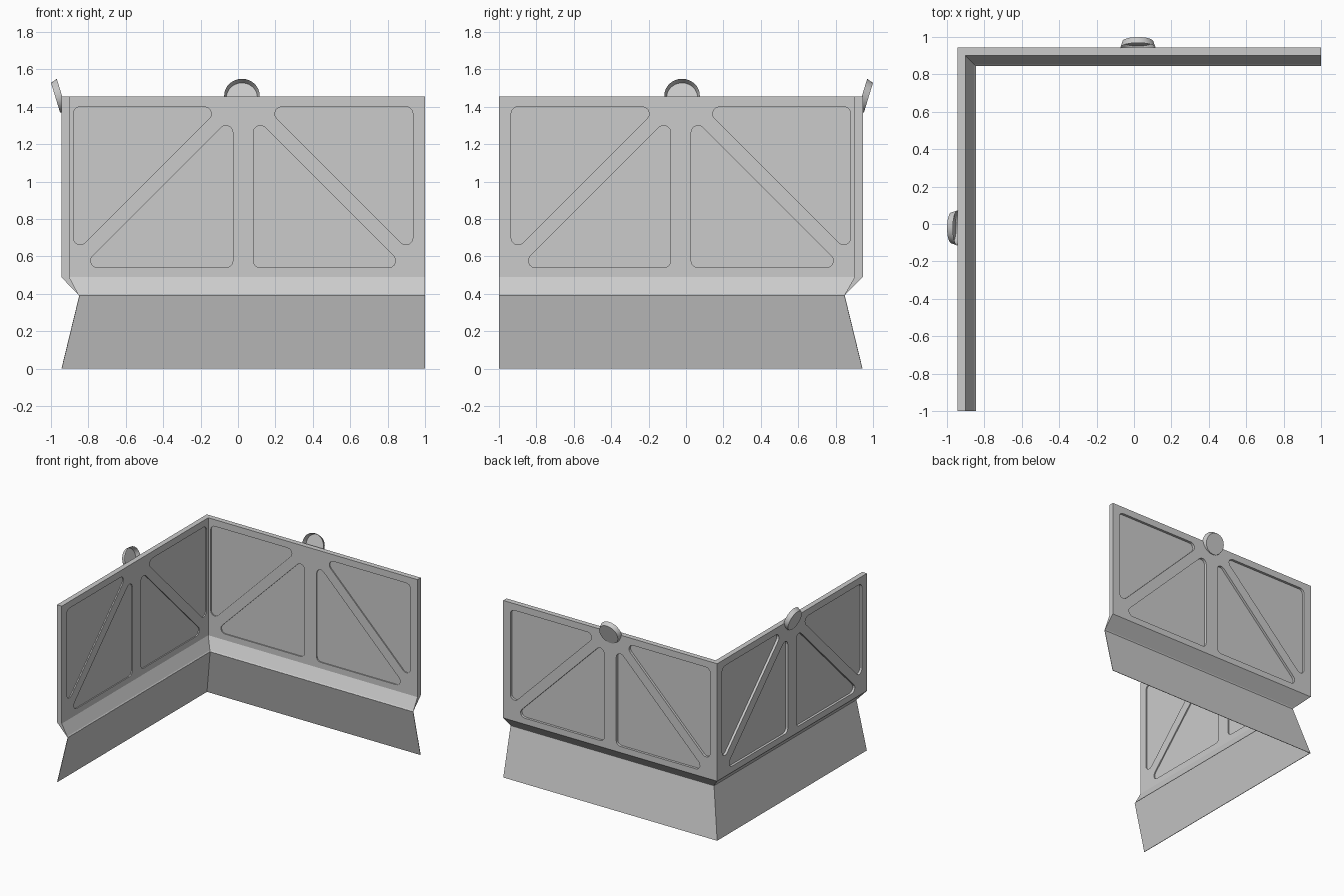
import bpy, bmesh, math
from mathutils import Vector

if "Cube" in bpy.data.objects:
    bpy.data.objects.remove(bpy.data.objects["Cube"])

MID = 0.0275      # centre of each wing along its length


def back(x, y, z):
    return Vector((x, y, z))


def left(x, y, z):
    # mirror of the back wing across the corner diagonal
    return Vector((-y, -x, z))


def finish(bm, name):
    bmesh.ops.recalc_face_normals(bm, faces=bm.faces[:])
    me = bpy.data.meshes.new(name)
    bm.to_mesh(me)
    bm.free()
    ob = bpy.data.objects.new(name, me)
    bpy.context.collection.objects.link(ob)
    return ob


def sweep_corner(name, profile):
    # sweep a (distance, height) profile along the mitred L path
    bm = bmesh.new()
    rings = [[bm.verts.new(f(d)) for d in profile] for f in (
        lambda p: (1, p[0], p[1]),
        lambda p: (-p[0], p[0], p[1]),
        lambda p: (-p[0], -1, p[1]))]
    n = len(profile)
    for a, b in zip(rings, rings[1:]):
        for i in range(n):
            j = (i + 1) % n
            bm.faces.new((a[i], a[j], b[j], b[i]))
    bm.faces.new(rings[0])
    bm.faces.new(rings[-1])
    return finish(bm, name)


def rounded(points, r=0.037, steps=5):
    # polygon with filleted corners
    out = []
    pts = [Vector(p) for p in points]
    for i, p in enumerate(pts):
        a = (pts[i - 1] - p).normalized()
        b = (pts[(i + 1) % len(pts)] - p).normalized()
        half = a.angle(b) / 2
        c = p + (a + b).normalized() * (r / math.sin(half))
        s = p + a * (r / math.tan(half)) - c
        e = p + b * (r / math.tan(half)) - c
        for k in range(steps + 1):
            t = k / steps
            w = math.pi - 2 * half
            out.append(c + (s * math.sin((1 - t) * w) + e * math.sin(t * w)) / math.sin(w))
    return out


# Wall panels and the thin flared skirt below them
wall = sweep_corner("corner_wall", [(0.945, 1.455), (0.945, 0.49), (0.845, 0.39),
                                    (0.849, 0.39), (0.902, 0.49), (0.902, 1.455)])
sweep_corner("flared_skirt", [(0.845, 0.391), (0.849, 0.391), (0.944, 0), (0.940, 0)])

# Triangular pockets on both faces of both wings
upper = rounded([(-0.9075, 1.40), (-0.1175, 1.40), (-0.9075, 0.61)])
lower = rounded([(-0.8675, 0.54), (-0.055, 0.54), (-0.055, 1.3525)])
bm = bmesh.new()
for place in (back, left):
    for y0, y1 in ((0.86, 0.911), (0.925, 0.99)):
        for outline in (upper, lower):
            for side in (1, -1):
                a, b = [[bm.verts.new(place(MID + side * p.x, y, p.y)) for p in outline]
                        for y in (y0, y1)]
                bm.faces.new(a)
                bm.faces.new(b)
                for i in range(len(a)):
                    bm.faces.new((a[i - 1], a[i], b[i], b[i - 1]))
cutter = finish(bm, "pocket_cutter")
cutter.hide_render = True
mod = wall.modifiers.new("pockets", "BOOLEAN")
mod.operation = "DIFFERENCE"
mod.solver = "EXACT"
mod.object = cutter
bpy.context.view_layer.objects.active = wall
bpy.ops.object.modifier_apply(modifier=mod.name)
bpy.data.objects.remove(cutter)

# Tilted cups on the top edges, open towards the inside
tilt = math.radians(17)
for place, name in ((back, "back_cup"), (left, "left_cup")):
    bm = bmesh.new()
    rings = []
    for r, depth in ((0.095, 0), (0.083, 0.036)):
        cy = 0.941 + depth * math.cos(tilt)
        cz = 1.459 - depth * math.sin(tilt)
        ring = []
        for i in range(32):
            t = 2 * math.pi * i / 32
            h = r * math.sin(t)
            ring.append(bm.verts.new(place(0.021 + r * math.cos(t),
                                           cy + h * math.sin(tilt), cz + h * math.cos(tilt))))
        rings.append(ring)
    a, b = rings
    for i in range(32):
        bm.faces.new((a[i - 1], a[i], b[i], b[i - 1]))
    bm.faces.new(b)
    cup = finish(bm, name)
    bpy.ops.object.select_all(action="DESELECT")
    cup.select_set(True)
    bpy.context.view_layer.objects.active = cup
    bpy.ops.object.shade_smooth_by_angle(angle=math.radians(30))
